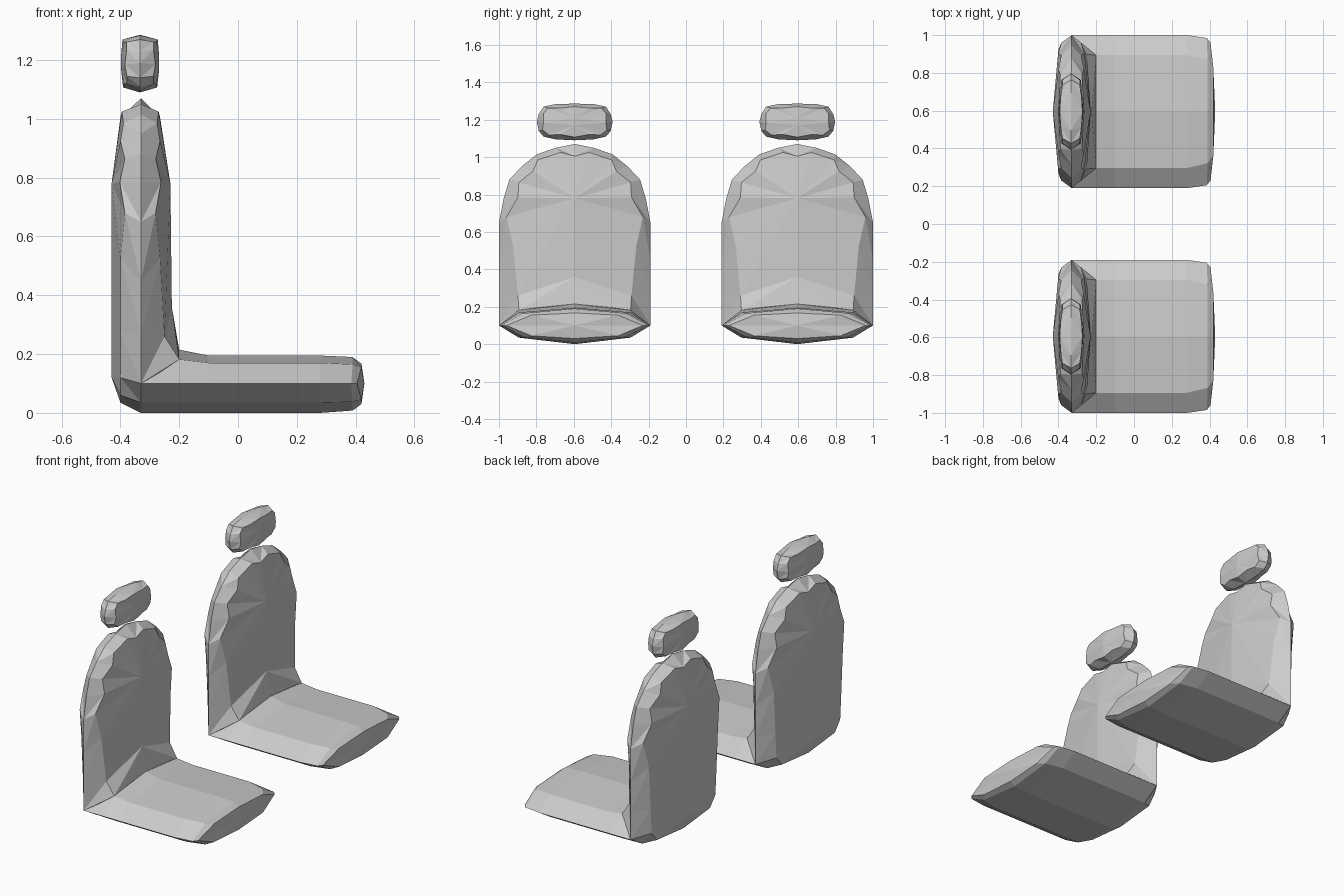
import bpy, bmesh

if "Cube" in bpy.data.objects:
    bpy.data.objects.remove(bpy.data.objects["Cube"])

mat = bpy.data.materials.new("light grey upholstery")
mat.diffuse_color = (0.6, 0.6, 0.6, 1)
mat.use_nodes = True
mat.node_tree.nodes["Principled BSDF"].inputs["Base Color"].default_value = mat.diffuse_color
WIDEN = 0.405 / 0.4


def finish(name, bm, y):
    """Mirror the half mesh across its middle, weld it and place it."""
    bmesh.ops.mirror(bm, geom=bm.verts[:] + bm.edges[:] + bm.faces[:],
                     axis='Y', merge_dist=0.0005)
    bmesh.ops.remove_doubles(bm, verts=bm.verts[:], dist=0.0005)
    bmesh.ops.recalc_face_normals(bm, faces=bm.faces[:])
    me = bpy.data.meshes.new(name)
    bm.to_mesh(me)
    bm.free()
    me.materials.append(mat)
    ob = bpy.data.objects.new(name, me)
    ob.location.y = y
    bpy.context.collection.objects.link(ob)


def strip(bm, a, b):
    for i in range(len(a) - 1):
        bm.faces.new((a[i], a[i + 1], b[i]))
        bm.faces.new((a[i + 1], b[i + 1], b[i]))


def points(bm, pts):
    return [bm.verts.new((x, y * WIDEN, z)) for x, y, z in pts]


def cushion_body(name, y, rim, rim_x, sides):
    """Padded shape: rim outline, an inset loop each side, fanned to two centres."""
    bm = bmesh.new()
    r = points(bm, [(rim_x, a, b) for a, b in rim])
    for loop, upper, lower, split in sides:
        v = points(bm, loop)
        c1, c2 = points(bm, [(upper[0], 0, upper[1]), (lower[0], 0, lower[1])])
        strip(bm, r, v)
        for i in range(len(v) - 1):
            bm.faces.new((v[i], v[i + 1], c1 if i < split else c2))
        bm.faces.new((c1, v[split], c2))
    finish(name, bm, y)


# Backrest outline and scalloped inset, half width (y, z)
back_rim = [(0, 1.07), (.1, 1.05), (.2, 1.015), (.28, .95), (.345, .88),
            (.375, .78), (.4, .65), (.4, .45), (.4, .27), (.4, .1), (.29, .035), (0, 0)]
scallop = [(0, 1.005), (.075, 1.025), (.195, .985), (.22, .925), (.295, .865),
           (.3, .785), (.36, .68), (.325, .525)]
front_x = [-.265, -.27, -.275, -.265, -.28, -.262, -.28, -.265]
back_x = [-.4, -.395, -.39, -.4, -.385, -.402, -.385, -.4]
back_front = [(x, y, z) for x, (y, z) in zip(front_x, scallop)] + [
    (-.25, .3, .26), (-.2, .295, .182), (-.2, .2, .195), (-.2, 0, .215)]
back_rear = [(x, y, z) for x, (y, z) in zip(back_x, scallop)] + [
    (-.4, .31, .27), (-.4, .3, .12), (-.4, .25, .06), (-.4, 0, .035)]

# Headrest outline and scalloped inset, half width
head_rim = [(0, 1.286), (.1, 1.284), (.165, 1.27), (.19, 1.23), (.2, 1.19),
            (.19, 1.14), (.165, 1.11), (.1, 1.095), (0, 1.09)]
head_in = [(0, 1.27), (.08, 1.262), (.14, 1.262), (.165, 1.235), (.165, 1.185),
           (.17, 1.145), (.135, 1.118), (.08, 1.122), (0, 1.107)]
head_d = [.06, .055, .046, .046, .052, .045, .045, .055, .058]
head_sides = [([(-.333 + s * d, y, z) for d, (y, z) in zip(head_d, head_in)],
               (-.333 + s * .065, 1.21), (-.333 + s * .065, 1.17), 4) for s in (1, -1)]


def section(x, x_side, wide, crease, top, top2, low2, low):
    return [(x, 0, top), (x, crease, top2), (x_side, wide, .1), (x, crease, low2), (x, 0, low)]


# Seat base: six-sided section running forward to a rounded nose
base = [section(-.33, -.33, .4, .29, .2, .172, .035, 0),
        section(-.2, -.2, .4, .295, .215, .182, .035, 0),
        section(-.1, -.1, .4, .295, .195, .17, .035, 0),
        section(.28, .28, .4, .295, .195, .17, .035, 0),
        section(.39, .385, .385, .27, .19, .165, .038, .008),
        section(.42, .405, .36, .23, .167, .155, .045, .03)]

for side, y in (("left", -.595), ("right", .595)):
    cushion_body(side + "_backrest", y, back_rim, -.33,
                 [(back_front, (-.23, .78), (-.225, .36), 8),
                  (back_rear, (-.43, .78), (-.43, .12), 9)])
    cushion_body(side + "_headrest", y, head_rim, -.333, head_sides)
    bm = bmesh.new()
    rings = [points(bm, s) for s in base]
    for a, b in zip(rings, rings[1:]):
        for i in range(4):
            bm.faces.new((a[i], a[i + 1], b[i + 1], b[i]))
    nose = bm.verts.new((.43, 0, .1))
    for i in range(4):
        bm.faces.new((rings[-1][i], rings[-1][i + 1], nose))
    finish(side + "_seat", bm, y)
